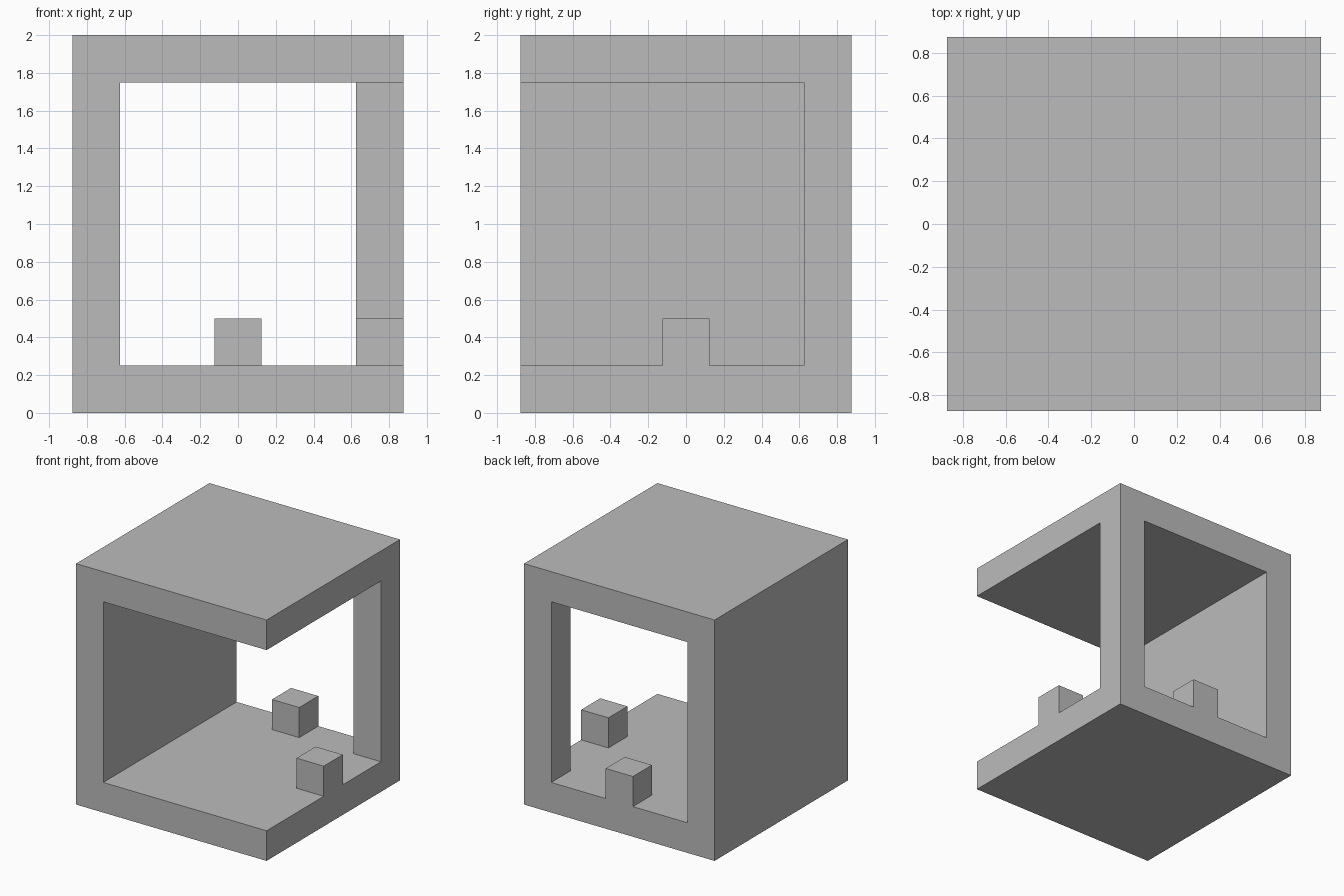
import bpy
import bmesh

if "Cube" in bpy.data.objects:
    bpy.data.objects.remove(bpy.data.objects["Cube"], do_unlink=True)

OUT, IN, PEG, FAR = 0.875, 0.625, 0.125, 1.2   # shell, inner wall, block half width, cutter reach
FLOOR, BLOCK_TOP, CEILING, TOP = 0.25, 0.5, 1.75, 2.0

grey = bpy.data.materials.new("plain grey")
grey.use_nodes = True
grey.diffuse_color = (0.5, 0.5, 0.5, 1)
grey.node_tree.nodes["Principled BSDF"].inputs["Base Color"].default_value = (0.5, 0.5, 0.5, 1)


def prism(name, plan, low, high):
    """Extrude a counter-clockwise floor plan from one height to another."""
    bm = bmesh.new()
    face = bm.faces.new([bm.verts.new((x, y, low)) for x, y in plan])
    side = bmesh.ops.extrude_face_region(bm, geom=[face])["geom"]
    for v in side:
        if isinstance(v, bmesh.types.BMVert):
            v.co.z = high
    bmesh.ops.recalc_face_normals(bm, faces=bm.faces)
    mesh = bpy.data.meshes.new(name)
    bm.to_mesh(mesh)
    bm.free()
    obj = bpy.data.objects.new(name, mesh)
    bpy.context.collection.objects.link(obj)
    return obj


def cut(obj, cutter):
    """Subtract the cutter and bake the result."""
    cutter.hide_render = True
    mod = obj.modifiers.new("cut", 'BOOLEAN')
    mod.operation, mod.solver, mod.object = 'DIFFERENCE', 'EXACT', cutter
    graph = bpy.context.evaluated_depsgraph_get()
    mesh = bpy.data.meshes.new_from_object(obj.evaluated_get(graph))
    obj.modifiers.clear()
    obj.data = mesh
    bpy.data.objects.remove(cutter, do_unlink=True)


# Solid block for the floor, roof, side wall and corner post
frame = prism("open_frame", [(-OUT, -OUT), (OUT, -OUT), (OUT, OUT), (-OUT, OUT)], 0, TOP)
frame.data.materials.append(grey)

# Upper opening: everything except the side wall and the corner post
front_edge = [(-IN, -FAR), (FAR, -FAR)]
post = [(FAR, IN), (IN, IN), (IN, FAR)]
cut(frame, prism("upper_opening", front_edge + post + [(-IN, FAR)], BLOCK_TOP, CEILING))

# Lower opening: also leaves a small block at the middle of each open edge
side_block = [(FAR, -PEG), (IN, -PEG), (IN, PEG), (FAR, PEG)]
back_block = [(y, x) for x, y in reversed(side_block)]
cut(frame, prism("lower_opening", front_edge + side_block + post + back_block + [(-IN, FAR)],
                 FLOOR, BLOCK_TOP))

# Tidy flat faces
bm = bmesh.new()
bm.from_mesh(frame.data)
bmesh.ops.remove_doubles(bm, verts=bm.verts, dist=0.0005)
bmesh.ops.dissolve_limit(bm, angle_limit=0.02, verts=bm.verts, edges=bm.edges)
bm.to_mesh(frame.data)
bm.free()
